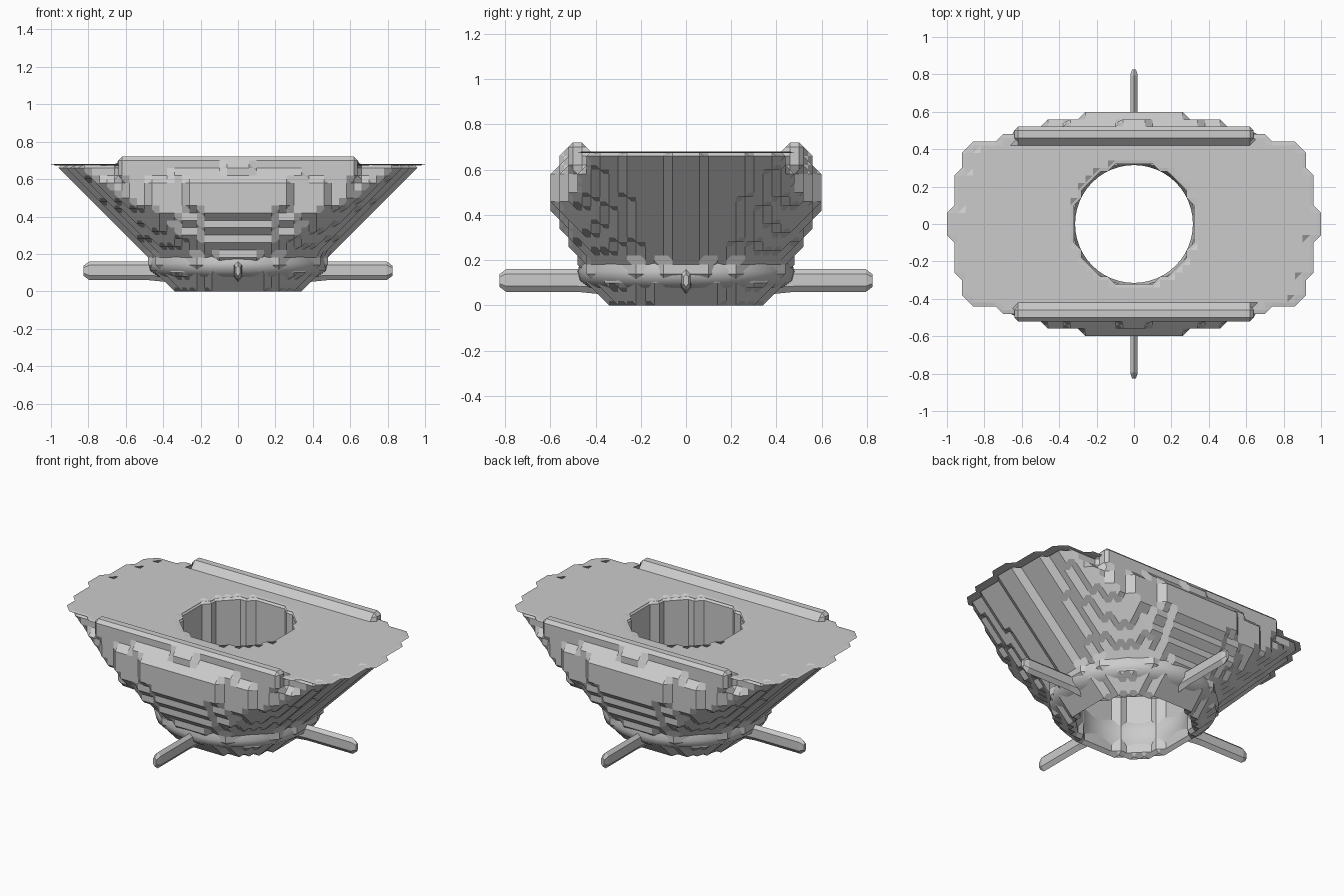
import bpy, bmesh, math
from mathutils import Vector, Matrix

cube = bpy.data.objects.get("Cube")
if cube:
    bpy.data.objects.remove(cube, do_unlink=True)

STEP = 0.04
HOLE = 0.33

grey = bpy.data.materials.new("plain_grey")
grey.use_nodes = True
grey.diffuse_color = (0.6, 0.6, 0.6, 1)
grey.node_tree.nodes["Principled BSDF"].inputs["Base Color"].default_value = grey.diffuse_color


def add_object(name, bm, smooth=False):
    bmesh.ops.recalc_face_normals(bm, faces=bm.faces[:])
    mesh = bpy.data.meshes.new(name)
    bm.to_mesh(mesh)
    bm.free()
    for poly in mesh.polygons:
        poly.use_smooth = smooth
    if smooth:
        mesh.set_sharp_from_angle(angle=math.radians(40))
    mesh.materials.append(grey)
    obj = bpy.data.objects.new(name, mesh)
    bpy.context.collection.objects.link(obj)
    return obj


# Corner rings of the six sides of a grid cell, all turning the same way outward
def cell_sides():
    sides = []
    for axis in range(3):
        u, v = (axis + 1) % 3, (axis + 2) % 3
        for level in (0, 1):
            ring = []
            for a, b in ((0, 0), (1, 0), (1, 1), (0, 1)):
                corner = [0, 0, 0]
                corner[axis], corner[u], corner[v] = level, a, b
                ring.append(tuple(corner))
            sides.append(ring if level else ring[::-1])
    return sides


# Skin a solid rule sampled on a grid: stepped blocks with chamfered edges
def stepped_part(name, rule, counts, start, size):
    def place(p):
        return Vector([start[i] + p[i] * size[i] for i in range(3)])

    nx, ny, nz = counts
    solid = {(i, j, k) for i in range(nx) for j in range(ny) for k in range(nz)
             if rule(*place((i, j, k)))}
    sides = cell_sides()
    cells = {(i - a, j - b, k - c) for i, j, k in solid
             for a in (0, 1) for b in (0, 1) for c in (0, 1)}
    bm = bmesh.new()
    verts = {}
    for cell in sorted(cells):
        follow = {}
        for ring in sides:
            pts = [tuple(cell[i] + c[i] for i in range(3)) for c in ring]
            filled = [p in solid for p in pts]
            for n in range(4):
                if not filled[n] and filled[(n + 1) % 4]:
                    m = (n + 1) % 4
                    while filled[(m + 1) % 4]:
                        m = (m + 1) % 4
                    entry = frozenset((pts[n], pts[(n + 1) % 4]))
                    follow[entry] = frozenset((pts[m], pts[(m + 1) % 4]))
        while follow:
            edge = next(iter(follow))
            loop = []
            while edge in follow:
                loop.append(edge)
                edge = follow.pop(edge)
            corners = []
            for key in loop:
                if key not in verts:
                    a, b = key
                    verts[key] = bm.verts.new((place(a) + place(b)) / 2)
                corners.append(verts[key])
            if len(corners) > 2:
                try:
                    bm.faces.new(corners)
                except ValueError:
                    pass
    bmesh.ops.dissolve_limit(bm, angle_limit=math.radians(0.5),
                             verts=bm.verts[:], edges=bm.edges[:])
    return add_object(name, bm)


# Flared hull: a cone cut by bulging sides, with a raised rail on each side
def hull_rule(x, y, z):
    r, side = math.hypot(x, y), abs(y)
    if r < HOLE:
        return False
    if z > 0.6 and 0.45 < side < 0.51 and abs(x) < 0.65:
        return True
    if z > 0.68:
        return False
    cone = max(z + 0.285, min(z + 0.356, 0.475))
    bulge = min(0.6, 0.38 + 0.5 * z, 0.606 - 0.8 * (z - 0.58)) - 0.28 * x * x
    return r < cone and side < max(bulge, 0.44)


def deck_rule(x, y, z):
    r = math.hypot(x, y)
    return HOLE < r < 0.982 and abs(y) < (0.47 if abs(x) < 0.72 else 0.45)


stepped_part("hull", hull_rule, (52, 34, 18), (-1.02, -0.66, 0.02), (STEP, STEP, STEP))
stepped_part("deck_edge", deck_rule, (52, 34, 1), (-1.02, -0.66, 0.677), (STEP, STEP, 0.006))


# Rounded collar around the waist, lining the well
def collar():
    bm = bmesh.new()
    profile = [(0.34, 0.05), (0.43, 0.08), (0.47, 0.11), (0.48, 0.15),
               (0.465, 0.2), (0.33, 0.22), (0.315, 0.18), (0.315, 0.1)]
    turns = 48
    rings = []
    for t in range(turns):
        a = t * math.tau / turns
        rings.append([bm.verts.new((r * math.cos(a), r * math.sin(a), z)) for r, z in profile])
    for t in range(turns):
        here, there = rings[t], rings[(t + 1) % turns]
        for n in range(len(profile)):
            m = (n + 1) % len(profile)
            bm.faces.new((here[n], there[n], there[m], here[m]))
    add_object("collar", bm, smooth=True)


# Thin arm with a pointed cross-section and chamfered tip
def arm(name, angle):
    bm = bmesh.new()
    half = [(0, 0.05), (0.02, 0.03), (0.02, -0.025)]
    section = half + [(0, -0.05)] + [(-w, h) for w, h in half[:0:-1]]
    rings = []
    for reach, scale in ((0.38, 1.2), (0.48, 1), (0.795, 1), (0.825, 0.55)):
        rings.append([bm.verts.new((reach, w * scale, 0.11 + h * scale)) for w, h in section])
    for here, there in zip(rings, rings[1:]):
        for n in range(len(section)):
            m = (n + 1) % len(section)
            bm.faces.new((here[n], there[n], there[m], here[m]))
    bm.faces.new(rings[0])
    bm.faces.new(rings[-1])
    bm.transform(Matrix.Rotation(angle, 4, "Z"))
    add_object(name, bm)


collar()
for n, side in enumerate(("left", "back", "right", "front")):
    arm(side + "_arm", n * math.pi / 2)
